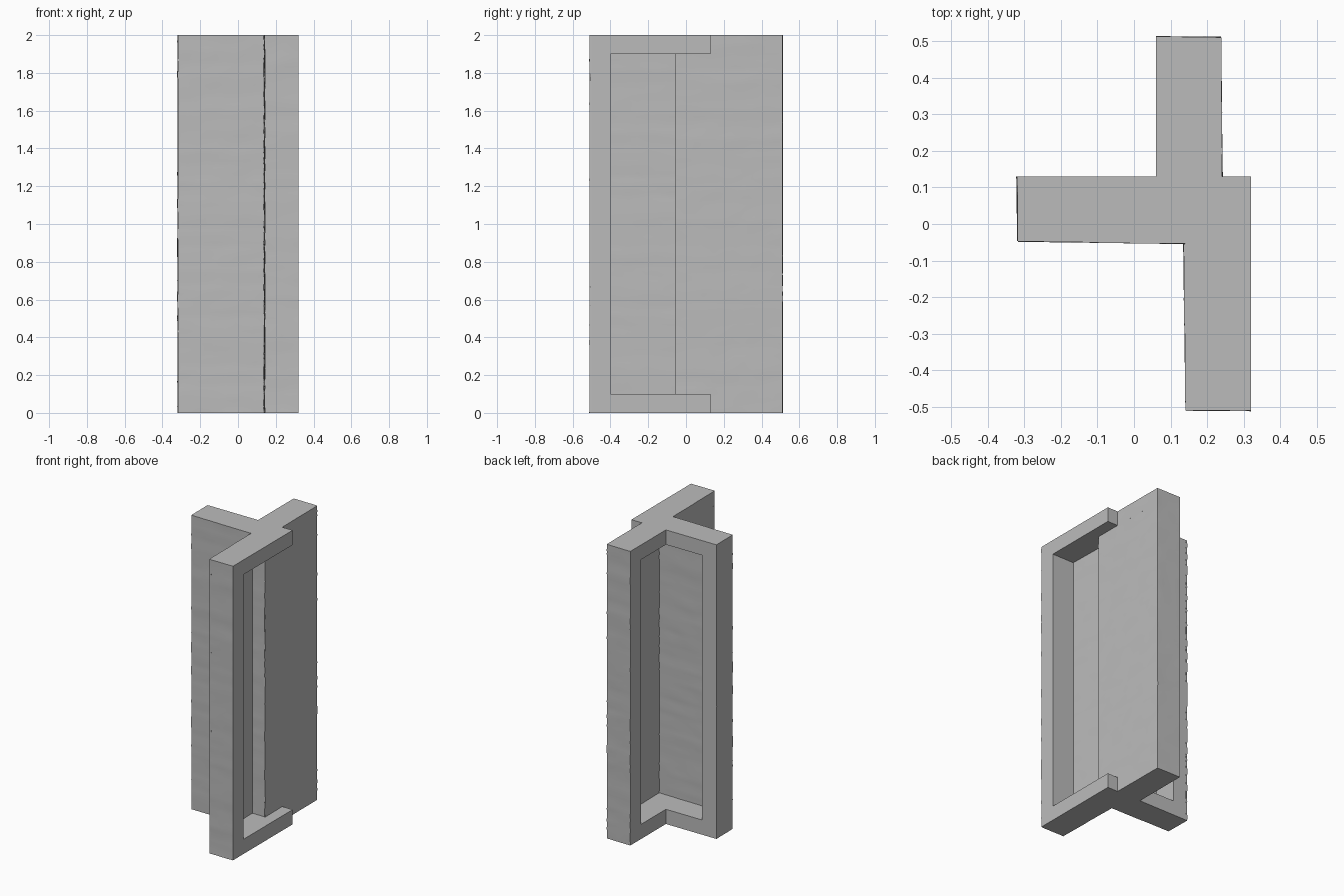
import bpy, bmesh, random
from mathutils import Vector

random.seed(4)
if "Cube" in bpy.data.objects:
    bpy.data.objects.remove(bpy.data.objects["Cube"])

H, BAR, SKIN = 2.0, 0.1, 0.012

grey = bpy.data.materials.new("plain grey")
grey.use_nodes = True
grey.diffuse_color = (0.5, 0.5, 0.5, 1)
grey.node_tree.nodes["Principled BSDF"].inputs["Base Color"].default_value = (0.5, 0.5, 0.5, 1)


def finish(name, bm):
    bmesh.ops.recalc_face_normals(bm, faces=bm.faces)
    mesh = bpy.data.meshes.new(name)
    bm.to_mesh(mesh)
    bm.free()
    mesh.materials.append(grey)
    ob = bpy.data.objects.new(name, mesh)
    bpy.context.collection.objects.link(ob)
    return ob


def prism(name, outline, z0, z1):
    """Extrude a plan outline between two heights."""
    bm = bmesh.new()
    face = bm.faces.new([bm.verts.new((x, y, z0)) for x, y in outline])
    top = bmesh.ops.extrude_face_region(bm, geom=[face])["geom"]
    verts = [v for v in top if isinstance(v, bmesh.types.BMVert)]
    bmesh.ops.translate(bm, verts=verts, vec=(0, 0, z1 - z0))
    return finish(name, bm)


def rough_skin(name, start, end):
    """Upright thin slab with a faintly wavy face; its outer side is right of start to end."""
    a, b = Vector(start), Vector(end)
    along = (b - a).normalized()
    out = Vector((along.y, -along.x))
    cols, rows = max(3, round((b - a).length / 0.05)), 60
    bm = bmesh.new()
    front, back = [], []
    for r in range(rows + 1):
        z, wave = H * r / rows, random.uniform(-0.001, 0.001)
        line_f, line_b = [], []
        for c in range(cols + 1):
            p = a.lerp(b, c / cols)
            bump = wave + random.uniform(-0.001, 0.001)
            line_f.append(bm.verts.new((*(p + out * bump), z)))
            line_b.append(bm.verts.new((*(p + out * (bump - SKIN)), z)))
        front.append(line_f)
        back.append(line_b)
    for grid in (front, back):
        for r in range(rows):
            for c in range(cols):
                bm.faces.new((grid[r][c], grid[r][c + 1], grid[r + 1][c + 1], grid[r + 1][c]))
    # Close the rim between both sides
    for r in range(rows):
        for c in (0, cols):
            bm.faces.new((front[r][c], front[r + 1][c], back[r + 1][c], back[r][c]))
    for c in range(cols):
        for r in (0, rows):
            bm.faces.new((front[r][c], front[r][c + 1], back[r][c + 1], back[r][c]))
    ob = finish(name, bm)
    bpy.context.view_layer.objects.active = ob
    ob.select_set(True)
    bpy.ops.object.shade_smooth_by_angle()
    ob.select_set(False)


# Top and bottom caps share the three-winged plan
plan = [(0.145, -0.508), (0.32, -0.508), (0.32, 0.13), (0.24, 0.13), (0.236, 0.508), (0.06, 0.508),
        (0.06, 0.13), (-0.317, 0.13), (-0.315, -0.044), (0.139, -0.052)]
prism("bottom_cap", plan, 0, BAR)
prism("top_cap", plan, H - BAR, H)

# Solid posts at the wing ends
posts = {"front_post": (0.145, 0.32, -0.508, -0.4),
         "right_post": (-0.317, -0.21, -0.044, 0.13),
         "back_post": (0.06, 0.236, 0.4, 0.508)}
for name, (x0, x1, y0, y1) in posts.items():
    prism(name, [(x0, y0), (x1, y0), (x1, y1), (x0, y1)], BAR, H - BAR)

# Rough skins over the closed wing sides and the wing ends
rough_skin("cross_wing_skin", (-0.318, -0.047), (0.24, -0.055))
rough_skin("front_wing_skin", (0.136, -0.055), (0.142, -0.51))
rough_skin("back_wing_skin", (0.243, -0.055), (0.238, 0.51))
rough_skin("front_end_skin", (0.142, -0.51), (0.32, -0.511))
rough_skin("back_end_skin", (0.238, 0.511), (0.06, 0.513))
rough_skin("right_end_skin", (-0.321, 0.13), (-0.318, -0.047))
